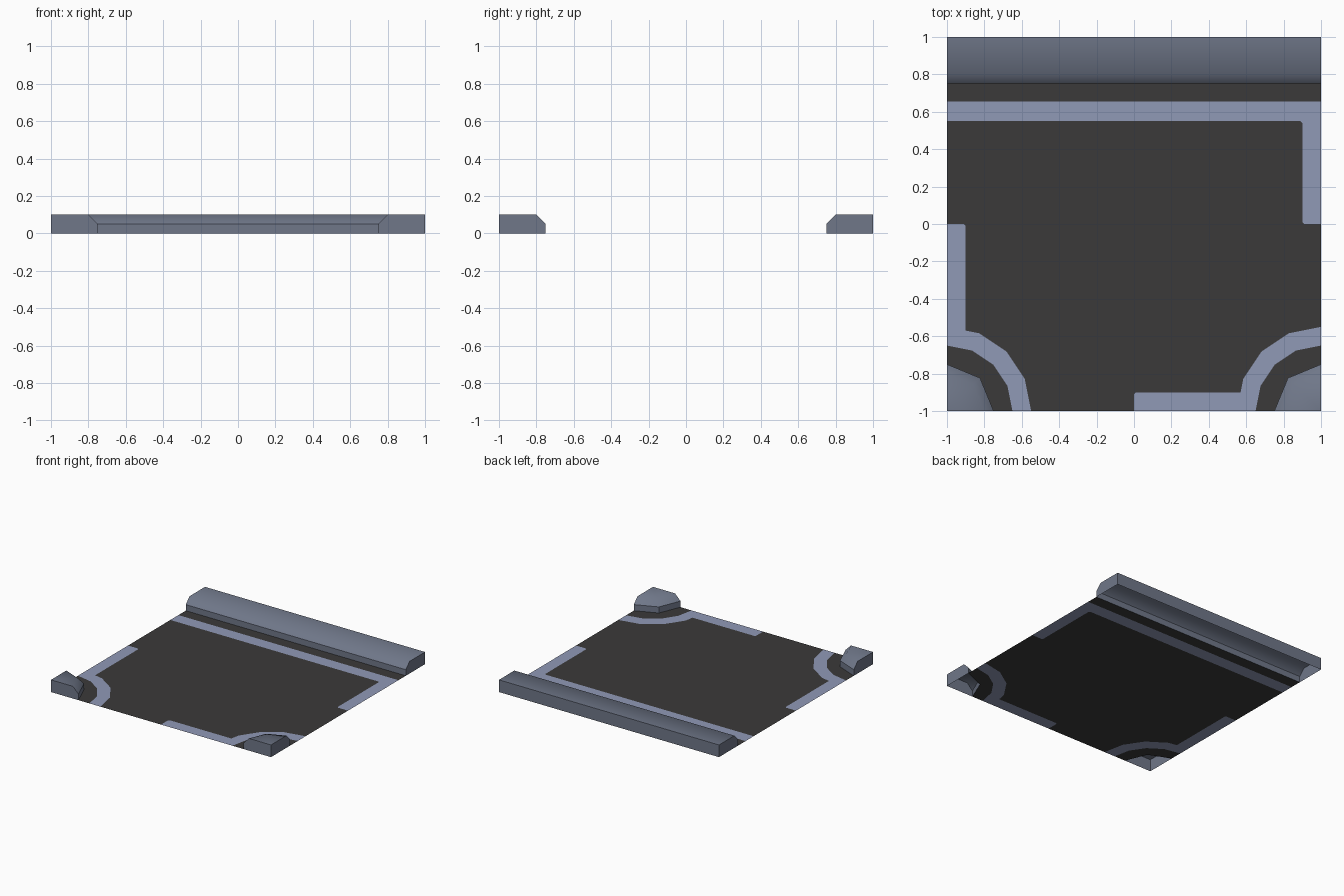
import bpy, bmesh, math

if "Cube" in bpy.data.objects:
    bpy.data.objects.remove(bpy.data.objects["Cube"])


def material(name, rgb):
    m = bpy.data.materials.new(name)
    m.diffuse_color = (*rgb, 1)
    m.use_nodes = True
    m.node_tree.nodes["Principled BSDF"].inputs["Base Color"].default_value = m.diffuse_color
    return m


ASPHALT = material("asphalt", (0.043, 0.042, 0.042))
PAINT = material("road paint", (0.28, 0.32, 0.47))
STONE = material("kerb stone", (0.16, 0.185, 0.25))


def finish(name, bm, mat):
    mesh = bpy.data.meshes.new(name)
    bm.to_mesh(mesh)
    bm.free()
    mesh.materials.append(mat)
    obj = bpy.data.objects.new(name, mesh)
    bpy.context.collection.objects.link(obj)
    return obj


def flat(name, polygons, mat):
    """Flat upward-facing polygons at ground level."""
    bm = bmesh.new()
    for pts in polygons:
        f = bm.faces.new([bm.verts.new((x, y, 0)) for x, y in pts])
        f.normal_update()
        if f.normal.z < 0:
            f.normal_flip()
    return finish(name, bm, mat)


def arc(r, steps):
    """Quarter arc round the front left corner, from its left edge to its front edge."""
    angles = [math.pi / 2 * (1 - i / steps) for i in range(steps + 1)]
    return [(-1 + r * math.cos(a), -1 + r * math.sin(a)) for a in angles]


def turn(pts):
    """Quarter turn: front left corner to front right corner."""
    return [(-y, x) for x, y in pts]


# Boundary between paint and asphalt at a corner: edge strip, then outer arc
corner_edge = [(-1, 0), (-0.91, 0), (-0.9, -0.01), (-0.9, -0.57)] + arc(0.45, 4)[1:]
corner_line = corner_edge + arc(0.35, 4)[::-1]
corner_gap = arc(0.35, 4) + arc(0.25, 2)[::-1]
back_edge = [(1, 0), (0.91, 0), (0.9, 0.01), (0.9, 0.54), (0.89, 0.55), (-1, 0.55)]

# Road surface, with the strips beside the kerbs
flat("road_surface", [
    corner_edge + turn(corner_edge) + back_edge,
    corner_gap, turn(corner_gap),
    [(-1, 0.655), (1, 0.655), (1, 0.75), (-1, 0.75)],
], ASPHALT)

# Painted lines
flat("road_lines", [
    corner_line, turn(corner_line),
    back_edge + [(-1, 0.655), (1, 0.655)],
], PAINT)

KERB = [(0.25, 0), (0.25, 0.05), (0.2, 0.1), (0, 0.1), (0, 0)]


def kerb(name, sections):
    """Loft the kerb profile through sections (origin x, y, direction x, y); open below."""
    bm = bmesh.new()
    rings = [[bm.verts.new((ox + r * dx, oy + r * dy, z)) for r, z in KERB]
             for ox, oy, dx, dy in sections]
    for a, b in zip(rings, rings[1:]):
        for i in range(len(KERB) - 1):
            bm.faces.new((a[i], a[i + 1], b[i + 1], b[i]))
    bm.faces.new(rings[0])
    bm.faces.new(rings[-1])
    bmesh.ops.remove_doubles(bm, verts=bm.verts, dist=1e-5)
    bmesh.ops.recalc_face_normals(bm, faces=bm.faces)
    bm.normal_update()
    # Soft blend from the bevel to the top, all other edges sharp
    for f in bm.faces:
        f.smooth = True
    for e in bm.edges:
        e.smooth = all(abs(f.normal.z) > 0.3 for f in e.link_faces)
    finish(name, bm, STONE)


# Straight kerb along the back, rounded kerbs at the two front corners
kerb("back_kerb", [(-1, 1, 0, -1), (1, 1, 0, -1)])
for side, name in ((-1, "left_corner_kerb"), (1, "right_corner_kerb")):
    kerb(name, [(side, -1, -side * math.cos(a), math.sin(a))
                for a in (0, math.pi / 4, math.pi / 2)])
